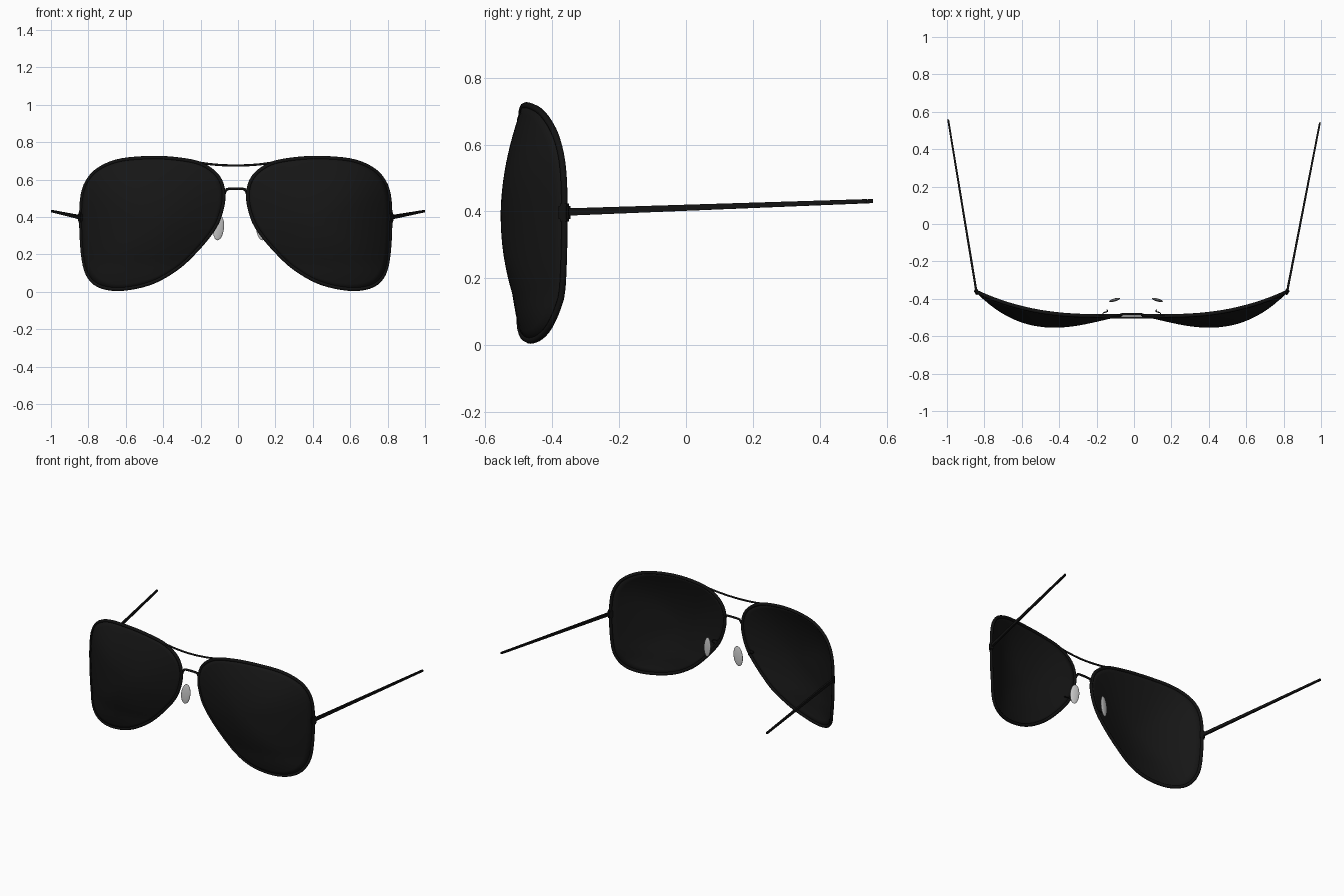
import bpy, bmesh, math
from mathutils import Vector

if "Cube" in bpy.data.objects:
    bpy.data.objects.remove(bpy.data.objects["Cube"])

CX = -0.012  # symmetry plane of the front frame


def material(name, c):
    m = bpy.data.materials.new(name)
    m.diffuse_color = (c, c, c, 1)
    m.use_nodes = True
    m.node_tree.nodes["Principled BSDF"].inputs["Base Color"].default_value = m.diffuse_color
    return m


BLACK = material("black_metal", 0.006)
TINT = material("dark_lens", 0.008)


def side(p, s):
    """Mirror a right-hand point about the frame's symmetry plane."""
    return Vector((p[0] if s > 0 else 2 * CX - p[0], p[1], p[2]))


def finish(name, bm, mat=None, angle=40):
    bmesh.ops.recalc_face_normals(bm, faces=bm.faces)
    me = bpy.data.meshes.new(name)
    bm.to_mesh(me)
    bm.free()
    ob = bpy.data.objects.new(name, me)
    bpy.context.collection.objects.link(ob)
    if mat:
        me.materials.append(mat)
    bpy.ops.object.select_all(action='DESELECT')
    ob.select_set(True)
    bpy.context.view_layer.objects.active = ob
    bpy.ops.object.shade_smooth_by_angle(angle=math.radians(angle))
    return ob


def wire(name, pts, radius, cyclic=False):
    cu = bpy.data.curves.new(name, 'CURVE')
    cu.dimensions = '3D'
    cu.bevel_depth = radius
    cu.bevel_resolution = 2
    cu.use_fill_caps = True
    sp = cu.splines.new('POLY')
    sp.points.add(len(pts) - 1)
    for q, p in zip(sp.points, pts):
        q.co = (*p, 1)
    sp.use_cyclic_u = cyclic
    sp.use_smooth = True
    ob = bpy.data.objects.new(name, cu)
    bpy.context.collection.objects.link(ob)
    cu.materials.append(BLACK)
    bpy.ops.object.select_all(action='DESELECT')
    ob.select_set(True)
    bpy.context.view_layer.objects.active = ob
    bpy.ops.object.convert(target='MESH')


def spline(pts, n, cyclic=False):
    """Catmull-Rom interpolation, n steps per span."""
    pts = [Vector(p) for p in pts]
    k, out = len(pts), []
    for i in range(k if cyclic else k - 1):
        a, b, c, d = [pts[j % k] if cyclic else pts[min(max(j, 0), k - 1)]
                      for j in range(i - 1, i + 3)]
        for t in (j / n for j in range(n)):
            out.append(0.5 * (2 * b + (c - a) * t + (2 * a - 5 * b + 4 * c - d) * t * t
                              + (3 * b - a - 3 * c + d) * t ** 3))
    return out if cyclic else out + [pts[-1]]


# Teardrop lens outline (x, z), right lens
OUTLINE = spline([(.44, .722), (.30, .715), (.17, .688), (.078, .62), (.047, .525), (.064, .417),
                  (.107, .326), (.20, .214), (.305, .118), (.44, .043), (.59, .01),
                  (.705, .02), (.775, .07), (.809, .17), (.822, .36), (.814, .52),
                  (.775, .613), (.705, .672), (.60, .709)], 4, True)
MID = Vector((.42, .38))


def lens_point(p, r):
    """Point at fraction r from lens centre to outline, bulging forward."""
    x, z = MID + (p - MID) * r
    y = -.49 + .345 * max(0, x - .15) ** 2.4 - .03 * max(0, (.15 - z) / .15)
    return x, y - (.075 + .1 * (x - MID.x)) * (1 - r * r), z


for s, tag in ((1, "right"), (-1, "left")):
    # Lens: concentric rings with a little thickness
    bm = bmesh.new()
    centre = bm.verts.new(side(lens_point(MID, 0), s))
    prev, n = None, len(OUTLINE)
    for j in range(1, 13):
        ring = [bm.verts.new(side(lens_point(p, j / 12 * .99), s)) for p in OUTLINE]
        for i in range(n):
            k = (i + 1) % n
            if prev:
                bm.faces.new((prev[i], prev[k], ring[k], ring[i]))
            else:
                bm.faces.new((centre, ring[k], ring[i]))
        prev = ring
    lens = finish(tag + "_lens", bm, TINT)
    mod = lens.modifiers.new("thickness", 'SOLIDIFY')
    mod.thickness = .008
    mod.offset = 0

    # Rim
    wire(tag + "_rim", [side(lens_point(p, .985), s) for p in OUTLINE], .010, True)

    # Nose pad
    bm = bmesh.new()
    bmesh.ops.create_uvsphere(bm, u_segments=20, v_segments=12, radius=1)
    pad = finish(tag + "_nose_pad", bm)
    pad.scale = (.030, .008, .067)
    pad.rotation_euler = (0, s * math.radians(-6), s * math.radians(-15))
    pad.location = side((.13 + CX, -.406, .342), s) if s < 0 else (.13, -.406, .342)
    pad.location.x = CX + s * .092 if s < 0 else .125

    # Nose pad arm, a short bent wire
    arm = spline([(.105, -.486, .36), (.135, -.488, .355), (.14, -.475, .35),
                  (.118, -.468, .345), (.122, -.458, .34)], 4)
    wire(tag + "_pad_arm", [side(p, s) for p in arm], .003)

    # Hinge block
    bm = bmesh.new()
    bmesh.ops.create_cube(bm, size=1)
    bmesh.ops.bevel(bm, geom=bm.edges[:], offset=.15, segments=2, affect='EDGES')
    hinge = finish(tag + "_hinge", bm, BLACK)
    hinge.scale = (.022, .032, .055)
    hinge.rotation_euler = (0, 0, s * math.radians(-30))
    hinge.location = side((.817, -.363, .397), s)

    # Straight tapered temple
    a = side((.818, -.365, .398), s)
    b = Vector((.994, .542, .431)) if s > 0 else Vector((-.994, .56, .431))
    bm = bmesh.new()
    ends = []
    for c, w, h in ((a, .006, .011), (b, .005, .006)):
        ends.append([bm.verts.new(c + Vector((w * u, 0, h * v)))
                     for u, v in ((-1, -1), (1, -1), (1, 1), (-1, 1))])
    for i in range(4):
        k = (i + 1) % 4
        bm.faces.new((ends[0][i], ends[0][k], ends[1][k], ends[1][i]))
    bm.faces.new(ends[0])
    bm.faces.new(ends[1])
    finish(tag + "_temple", bm, BLACK)

# Brow bar over the nose
half = [(.30, -.488, .712), (.19, -.494, .692), (.10, -.498, .680)]
bar = [side(p, -1) for p in half] + [(CX, -.5, .675)] + [side(p, 1) for p in half[::-1]]
wire("brow_bar", spline(bar, 6), .006)

# Bridge between the rims
half = [(.052, -.488, .515), (.040, -.484, .542), (.025, -.482, .550)]
bridge = [side(p, -1) for p in half] + [side(p, 1) for p in half[::-1]]
wire("bridge", spline(bridge, 5), .007)
